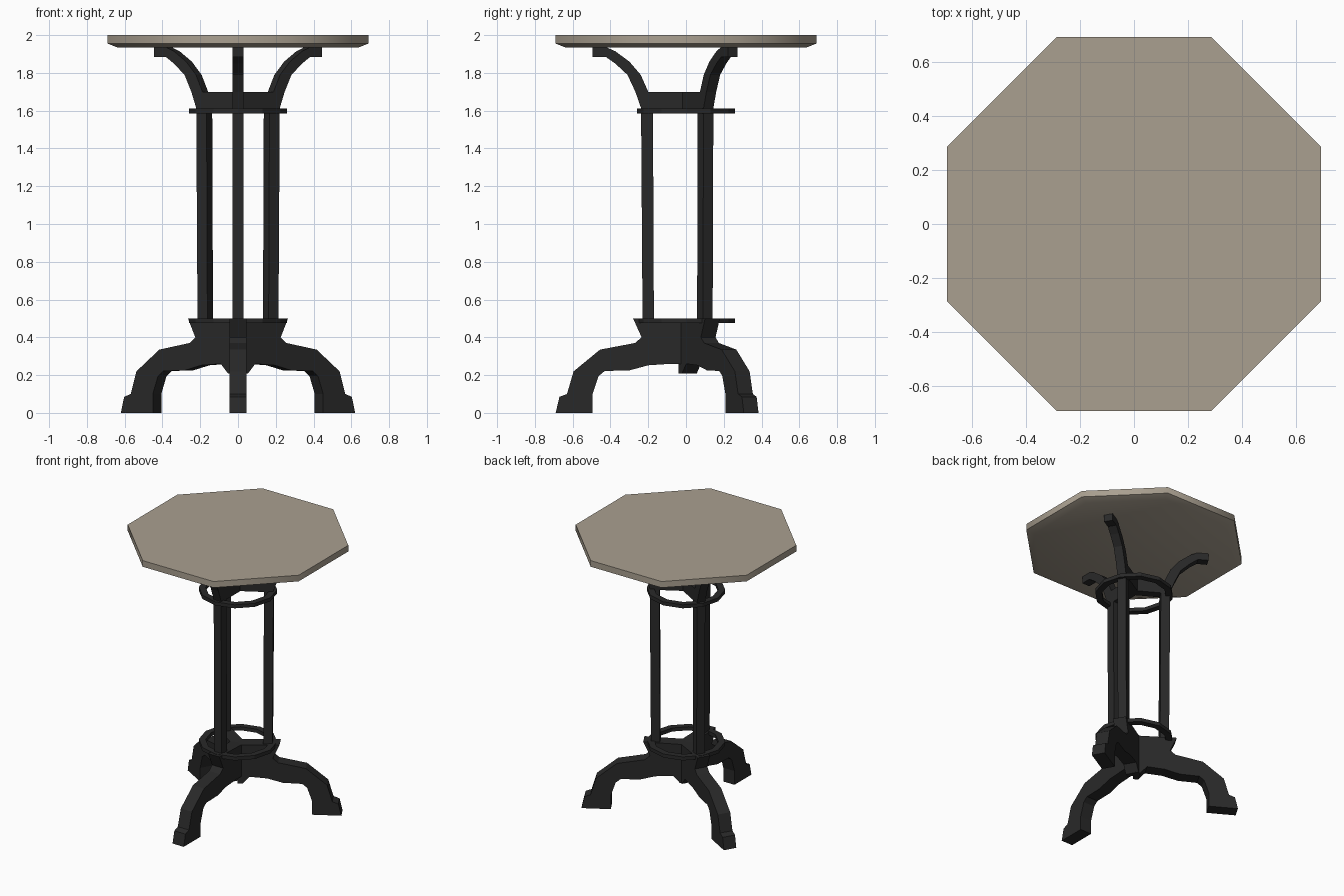
import bpy, bmesh, math
from mathutils import Matrix

cube = bpy.data.objects.get("Cube")
if cube:
    bpy.data.objects.remove(cube)


def make_material(name, rgb):
    mat = bpy.data.materials.new(name)
    mat.use_nodes = True
    mat.diffuse_color = (*rgb, 1)
    mat.node_tree.nodes["Principled BSDF"].inputs["Base Color"].default_value = (*rgb, 1)
    return mat


stone = make_material("warm_stone", (0.40, 0.35, 0.28))
iron = make_material("black_iron", (0.022, 0.022, 0.022))


def finish(name, bm, mat):
    bmesh.ops.recalc_face_normals(bm, faces=bm.faces)
    mesh = bpy.data.meshes.new(name)
    bm.to_mesh(mesh)
    bm.free()
    mesh.materials.append(mat)
    obj = bpy.data.objects.new(name, mesh)
    bpy.context.collection.objects.link(obj)
    return obj


def plate(name, profile, half_width, angle):
    """Radial (r, z) profile thickened sideways and turned about the axis."""
    bm = bmesh.new()
    face = bm.faces.new([bm.verts.new((r, -half_width, z)) for r, z in profile])
    new = bmesh.ops.extrude_face_region(bm, geom=[face])["geom"]
    moved = [v for v in new if isinstance(v, bmesh.types.BMVert)]
    bmesh.ops.translate(bm, verts=moved, vec=(0, 2 * half_width, 0))
    bmesh.ops.rotate(bm, verts=bm.verts, matrix=Matrix.Rotation(angle, 3, "Z"))
    return finish(name, bm, iron)


def lathe(name, profile, sides, turn, mat, closed):
    """Faceted turning: a closed profile makes a ring, an open one is capped."""
    bm = bmesh.new()
    loops = []
    for r, z in profile:
        loops.append([bm.verts.new((r * math.cos(turn + math.tau * i / sides),
                                    r * math.sin(turn + math.tau * i / sides), z))
                      for i in range(sides)])
    pairs = list(zip(loops, loops[1:]))
    if closed:
        pairs.append((loops[-1], loops[0]))
    else:
        bm.faces.new(loops[0])
        bm.faces.new(loops[-1])
    for a, b in pairs:
        for i in range(sides):
            j = (i + 1) % sides
            bm.faces.new((a[i], a[j], b[j], b[i]))
    return finish(name, bm, mat)


# Octagonal top with a chamfered underside
corner = 1 / math.cos(math.pi / 8)
top = lathe("table_top", [(0.64 * corner, 1.935), (0.69 * corner, 1.955), (0.69 * corner, 2.0)],
            8, math.pi / 8, stone, False)
bpy.ops.object.select_all(action="DESELECT")
top.select_set(True)
bpy.context.view_layer.objects.active = top
bpy.ops.object.shade_smooth_by_angle(angle=math.radians(50))

# Flat rings that tie the posts together
for name, z in (("lower_ring", 0.475), ("upper_ring", 1.585)):
    lathe(name, [(0.215, z), (0.26, z), (0.26, z + 0.026), (0.215, z + 0.026)],
          12, 0, iron, True)

# Side shapes of one leg, post and bracket
leg_outer = [(0, 0.49), (0.28, 0.5), (0.235, 0.4), (0.27, 0.37), (0.455, 0.335),
             (0.595, 0.22), (0.63, 0.1), (0.67, 0.085), (0.69, 0)]
leg_inner = [(0.495, 0), (0.495, 0.1), (0.463, 0.195), (0.43, 0.222), (0.3, 0.225),
             (0.2, 0.252), (0.08, 0.26)]
hub_drop = [(0.035, 0.208), (0, 0.208)]
post = [(0.17, 0.48), (0.23, 0.48), (0.238, 1.62), (0.175, 1.62)]
bracket = [(0, 1.605), (0.235, 1.605), (0.268, 1.7), (0.31, 1.79), (0.375, 1.85),
           (0.425, 1.885), (0.495, 1.885), (0.495, 1.937), (0.425, 1.937),
           (0.375, 1.915), (0.3, 1.86), (0.24, 1.79), (0.2, 1.7), (0, 1.7)]

# Three identical supports, one towards the front
for side, degrees in (("front", -90), ("back_left", 30), ("back_right", 150)):
    angle = math.radians(degrees)
    centre = [(0, 0.26)] if side == "front" else hub_drop
    plate(side + "_leg", leg_outer + leg_inner + centre, 0.045, angle)
    plate(side + "_post", post, 0.03, angle)
    plate(side + "_bracket", bracket, 0.03, angle)
